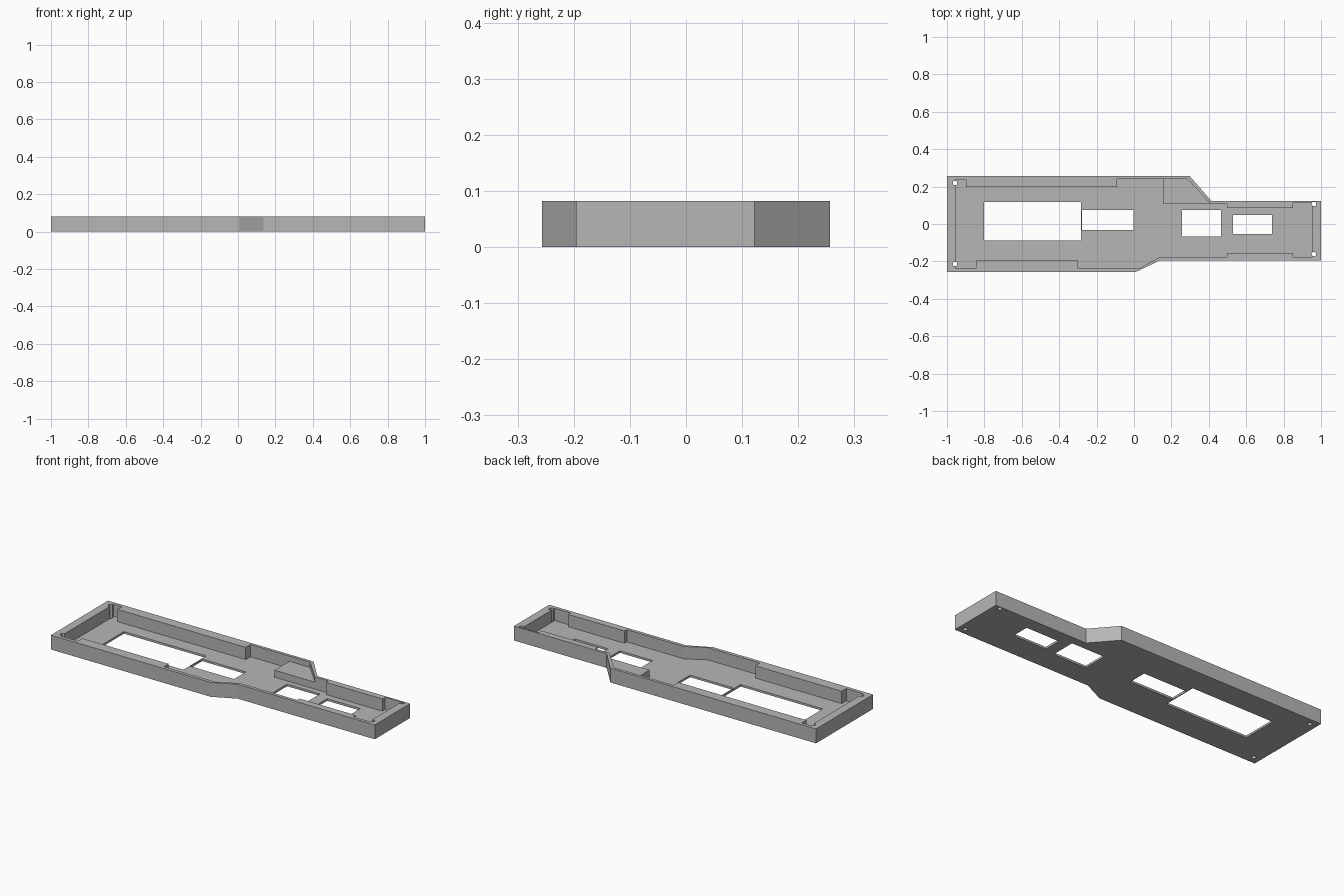
import bpy
import bmesh

cube = bpy.data.objects.get("Cube")
if cube:
    bpy.data.objects.remove(cube, do_unlink=True)

GREY = (0.47, 0.47, 0.47, 1.0)
grey = bpy.data.materials.new("plain_grey")
grey.use_nodes = True
grey.diffuse_color = GREY
grey.node_tree.nodes["Principled BSDF"].inputs["Base Color"].default_value = GREY

HEIGHT, FLOOR = 0.082, 0.012


def prism(name, points, z0, z1):
    """Extrude a flat outline from z0 up to z1."""
    bm = bmesh.new()
    face = bm.faces.new([bm.verts.new((x, y, z0)) for x, y in points])
    top = bmesh.ops.extrude_face_region(bm, geom=[face])["geom"]
    verts = [v for v in top if isinstance(v, bmesh.types.BMVert)]
    bmesh.ops.translate(bm, verts=verts, vec=(0, 0, z1 - z0))
    bmesh.ops.recalc_face_normals(bm, faces=bm.faces)
    mesh = bpy.data.meshes.new(name)
    bm.to_mesh(mesh)
    bm.free()
    mesh.materials.append(grey)
    obj = bpy.data.objects.new(name, mesh)
    bpy.context.collection.objects.link(obj)
    return obj


def cut(target, cutter):
    """Subtract the cutter, bake the result and discard the cutter."""
    cutter.hide_render = True
    mod = target.modifiers.new("cut", 'BOOLEAN')
    mod.operation = 'DIFFERENCE'
    mod.solver = 'EXACT'
    mod.object = cutter
    bpy.context.view_layer.objects.active = target
    bpy.ops.object.modifier_apply(modifier=mod.name)
    bpy.data.objects.remove(cutter, do_unlink=True)


# Tray body: wide on one end, stepping in to a narrow end
tray = prism("tray", [
    (-1, -0.257), (0.008, -0.257), (0.136, -0.196), (1, -0.196),
    (1, 0.122), (0.415, 0.122), (0.297, 0.257), (-1, 0.257)], 0, HEIGHT)

# Open cavity, whose outline leaves thick ribs along the long walls
cut(tray, prism("cavity_cutter", [
    (-0.952, -0.237), (-0.845, -0.237), (-0.845, -0.196), (-0.3, -0.196),
    (-0.3, -0.237), (0.03, -0.237), (0.136, -0.177), (0.497, -0.177),
    (0.497, -0.156), (0.85, -0.156), (0.85, -0.177), (0.952, -0.177),
    (0.952, 0.112), (0.85, 0.112), (0.85, 0.086), (0.497, 0.086),
    (0.497, 0.107), (0.41, 0.107), (0.286, 0.24), (-0.09, 0.24),
    (-0.09, 0.198), (-0.898, 0.198), (-0.898, 0.239), (-0.952, 0.239)],
    FLOOR, HEIGHT + 0.1))

# Rectangular windows through the floor
for x0, x1, y0, y1 in [(-0.802, -0.283, -0.088, 0.118),
                       (-0.278, -0.003, -0.032, 0.075),
                       (0.257, 0.465, -0.068, 0.075),
                       (0.529, 0.738, -0.053, 0.048)]:
    cut(tray, prism("window_cutter",
                    [(x0, y0), (x1, y0), (x1, y1), (x0, y1)], -0.1, 0.05))

# Round screw holes in the four corners
for x, y in [(-0.957, 0.219), (-0.957, -0.214), (0.962, 0.107), (0.962, -0.161)]:
    bpy.ops.mesh.primitive_cylinder_add(vertices=24, radius=0.012, depth=0.4,
                                        location=(x, y, 0.04))
    hole = bpy.context.object
    hole.data.materials.append(grey)
    cut(tray, hole)

# Low shelf filling the corner where the wall steps in
prism("corner_shelf", [(0.155, 0.107), (0.411, 0.107), (0.288, 0.242),
                       (0.155, 0.242)], FLOOR - 0.004, 0.052)
